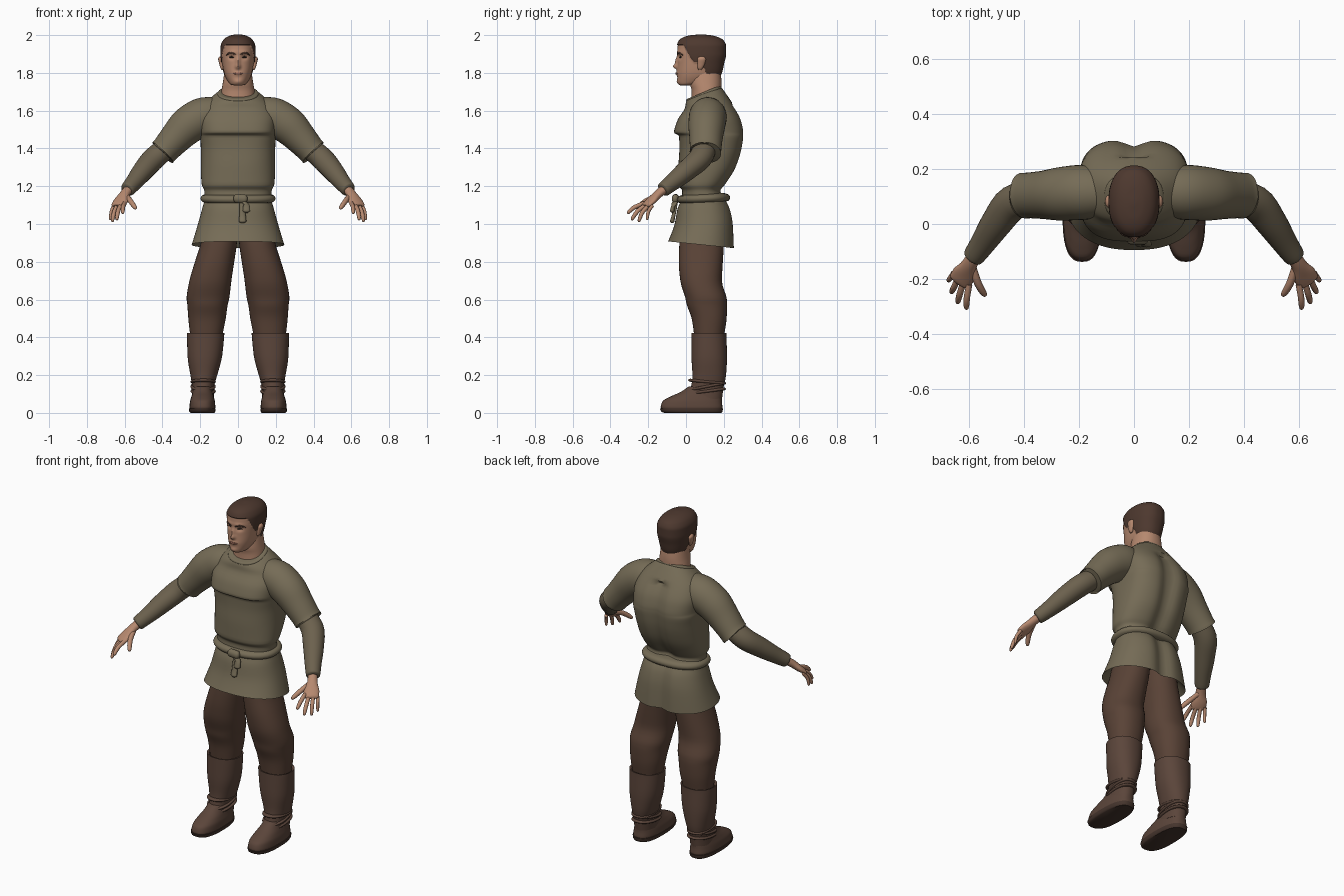
import bpy, bmesh, math
from mathutils import Vector
from mathutils.bvhtree import BVHTree

cube = bpy.data.objects.get("Cube")
if cube:
    bpy.data.objects.remove(cube, do_unlink=True)


def material(name, color):
    m = bpy.data.materials.new(name)
    m.use_nodes = True
    m.diffuse_color = (*color, 1)
    bsdf = next(n for n in m.node_tree.nodes if n.type == 'BSDF_PRINCIPLED')
    bsdf.inputs["Base Color"].default_value = (*color, 1)
    bsdf.inputs["Roughness"].default_value = 0.8
    return m


OLIVE = material("olive cloth", (.18, .15, .094))
SLEEVE = material("dark olive cloth", (.15, .12, .076))
TROUSER = material("brown cloth", (.1, .055, .037))
LEATHER = material("brown leather", (.105, .06, .043))
SOLE = material("dark leather", (.06, .035, .026))
SKIN = material("skin", (.47, .25, .16))
LIPS = material("lips", (.3, .13, .09))
HAIR = material("dark brown hair", (.075, .04, .028))
EYE = material("dark eyes", (.03, .02, .016))


def smooth_rows(rows, steps):
    """Monotone cubic interpolation of every column."""
    def slope(a, b):
        return 2 * a * b / (a + b) if a * b > 0 else 0
    diffs = [[q - p for p, q in zip(a, b)] for a, b in zip(rows, rows[1:])]
    tangents = [diffs[0]]
    tangents += [[slope(a, b) for a, b in zip(d, e)] for d, e in zip(diffs, diffs[1:])]
    tangents.append(diffs[-1])
    out = []
    for i, d in enumerate(diffs):
        for s in range(steps):
            t = s / steps
            h = t * t * (3 - 2 * t)
            g, k = t * (1 - t) ** 2, t * t * (t - 1)
            out.append([p + h * v + g * m + k * n for p, v, m, n
                        in zip(rows[i], d, tangents[i], tangents[i + 1])])
    return out + [list(rows[-1])]


def skin_rings(name, rings, mats, mirror=False, shape=None, rule=None):
    """Join rings of points into a closed, smooth-shaded surface."""
    bm = bmesh.new()
    loops = [[bm.verts.new(p) for p in ring] for ring in rings]
    for a, b in zip(loops, loops[1:]):
        for i in range(len(a)):
            bm.faces.new((a[i - 1], a[i], b[i], b[i - 1]))
    bm.faces.new(loops[0])
    bm.faces.new(loops[-1])
    if shape:
        for v in bm.verts:
            v.co += Vector(shape(v.co))
    bmesh.ops.recalc_face_normals(bm, faces=bm.faces)
    if rule:
        for f in bm.faces:
            f.material_index = rule(f.calc_center_median())
    mesh = bpy.data.meshes.new(name)
    bm.to_mesh(mesh)
    bm.free()
    for m in mats:
        mesh.materials.append(m)
    mesh.shade_smooth()
    mesh.set_sharp_from_angle(angle=math.radians(50))
    ob = bpy.data.objects.new(name, mesh)
    bpy.context.scene.collection.objects.link(ob)
    if mirror:
        ob.modifiers.new("mirror", 'MIRROR').use_mirror_merge = False
    return ob


def loft(name, rows, mats, mirror=False, sides=40, steps=4, **kw):
    """Rows are z, x0, x1, y0, y1, squareness, tilt (rise towards the back)."""
    rows = [tuple(r) + (2.2, 0)[len(r) - 5:] for r in rows]
    rings = []
    for z, x0, x1, y0, y1, n, tilt in smooth_rows(rows, steps):
        ring = []
        for i in range(sides):
            a = math.tau * i / sides
            c, s = [math.copysign(abs(f) ** (2 / n), f) for f in (math.cos(a), math.sin(a))]
            ring.append(((x0 + x1) / 2 + c * (x1 - x0) / 2,
                         (y0 + y1) / 2 + s * (y1 - y0) / 2, z + tilt * s))
        rings.append(ring)
    return skin_rings(name, rings, mats, mirror, **kw)


def centred(rows):
    return [(r[0], -r[1], *r[1:]) for r in rows]


def tube(name, path, mat, mirror=False, sides=20, steps=4):
    """Path rows are x, y, z, sideways radius, upright radius."""
    pts = smooth_rows(path, steps)
    rings = []
    for i, p in enumerate(pts):
        t = Vector(pts[min(i + 1, len(pts) - 1)][:3]) - Vector(pts[max(i - 1, 0)][:3])
        u = t.cross(Vector((0, 0, 1))).normalized()
        v = u.cross(t).normalized()
        angles = [math.tau * k / sides for k in range(sides)]
        rings.append([Vector(p[:3]) + u * p[3] * math.cos(a) + v * p[4] * math.sin(a)
                      for a in angles])
    return skin_rings(name, rings, [mat], mirror)


def band(name, z, box, r, tilt, mat, mirror=False):
    """Rounded strap around a body section."""
    x0, x1, y0, y1 = box
    rows = [(z + r * k, x0 - r * w, x1 + r * w, y0 - r * w, y1 + r * w, 2.3, tilt)
            for k, w in ((-1, -.6), (-.7, .4), (0, .8), (.7, .4), (1, -.6))]
    return loft(name, rows, [mat], mirror, steps=2)


# Tunic with bloused waist, chest fold, spine groove and round neckline
def spine(co):
    return (0, -.026 * math.exp(-(co.x / .045) ** 2) if co.y > .17 and co.z < 1.64 else 0, 0)


loft("tunic", centred([
    (.96, .17, -.03, .2, 2.2, 0), (.9, .235, -.085, .25, 2.3, -.015),
    (.89, .245, -.095, .26, 2.3, -.018), (1, .212, -.06, .255, 2.3, 0),
    (1.08, .19, -.045, .24, 2.3, 0), (1.13, .178, -.025, .215, 2.3, 0),
    (1.175, .178, -.02, .19, 2.3, 0), (1.21, .192, -.04, .215, 2.3, 0),
    (1.3, .197, -.04, .27, 2.4, 0), (1.4, .197, -.035, .3, 2.7, 0),
    (1.465, .2, -.037, .308, 3, 0), (1.487, .2, -.064, .308, 3, 0),
    (1.55, .205, -.045, .295, 2.8, 0), (1.62, .185, -.005, .255, 2.5, .005),
    (1.665, .145, .0, .215, 2.3, .02), (1.692, .106, .008, .185, 2.1, .032),
    (1.694, .096, .016, .175, 2, .032), (1.66, .088, .03, .165, 2, .03)]),
    [OLIVE], sides=72, shape=spine)
band("collar", 1.688, (-.1, .1, .01, .18), .011, .033, OLIVE)

# Rope belt, knot and hanging end
band("belt", 1.135, (-.18, .18, -.03, .215), .024, .005, OLIVE)
tube("belt_knot", [(-.02, -.05, 1.135, .006, .008), (-.01, -.055, 1.135, .02, .024),
                   (.035, -.055, 1.132, .02, .024), (.048, -.05, 1.13, .006, .008)], OLIVE)
for i, (x, z) in enumerate(((.024, 1.005), (.045, 1.06))):
    tube("belt_end_%d" % (i + 1), [(.02, -.052, 1.125, .012, .01), (x, -.066, z + .04, .017, .01),
                                   (x, -.073, z + .01, .02, .012), (x, -.075, z, .008, .005)], OLIVE)

# Short outer sleeves and long under sleeves
tube("outer_sleeves", [
    (.1, .115, 1.59, .085, .085), (.19, .115, 1.565, .1, .103), (.26, .11, 1.525, .098, .1),
    (.33, .106, 1.455, .088, .086), (.385, .104, 1.393, .083, .076),
    (.397, .103, 1.38, .084, .076), (.392, .103, 1.386, .066, .062)], OLIVE, True, 36)
tube("under_sleeves", [
    (.36, .105, 1.415, .06, .056), (.44, .078, 1.352, .064, .06), (.5, .005, 1.285, .057, .055),
    (.55, -.07, 1.222, .046, .045), (.585, -.12, 1.182, .038, .038),
    (.588, -.124, 1.179, .03, .03)], SLEEVE, True, 28)

# Hands
tube("palms", [
    (.575, -.108, 1.19, .026, .024), (.6, -.148, 1.158, .028, .022),
    (.62, -.185, 1.122, .043, .019), (.634, -.21, 1.1, .042, .014),
    (.638, -.216, 1.094, .03, .008)], SKIN, True)
fingers = {
    "thumbs": ((.59, -.15, 1.15), (.54, -.262, 1.08), .014),
    "index_fingers": ((.6, -.22, 1.11), (.61, -.31, 1.055), .0115),
    "middle_fingers": ((.62, -.21, 1.102), (.642, -.288, 1.02), .0115),
    "ring_fingers": ((.64, -.198, 1.098), (.665, -.25, 1.01), .011),
    "little_fingers": ((.657, -.178, 1.098), (.676, -.205, 1.02), .0095)}
for name, (base, tip, r) in fingers.items():
    a, b = Vector(base), Vector(tip)
    rows = [(*(a.lerp(b, f) + Vector((.004, -.008, .006)) * math.sin(math.pi * f)), r * w, r * w)
            for f, w in ((0, 1), (.5, 1), (.85, .85), (.96, .6), (1, .2))]
    tube(name, rows, SKIN, True, 12, 3)

# Trousers
loft("trouser_legs", [
    (1, 0, .18, -.02, .2), (.9, .006, .197, -.035, .2), (.8, .02, .228, -.038, .195),
    (.7, .035, .257, -.03, .19), (.61, .046, .272, -.004, .215), (.57, .055, .268, .005, .218),
    (.5, .065, .263, .03, .215), (.4, .085, .252, .045, .2)], [TROUSER], True)

# Boots: tall shafts with straps over shoes
loft("boot_shafts", [
    (.39, .09, .25, .05, .19), (.42, .084, .26, .04, .203), (.424, .072, .27, .029, .214),
    (.41, .073, .27, .029, .214), (.3, .084, .267, .029, .217), (.2, .11, .252, .034, .212),
    (.13, .128, .242, .025, .198), (.07, .128, .245, 0, .19)], [LEATHER], True)
loft("shoes", [
    (.015, .126, .25, -.125, .188, 2.6), (.03, .12, .257, -.134, .193, 2.6),
    (.06, .122, .254, -.125, .19, 2.5), (.085, .128, .247, -.085, .19, 2.4),
    (.11, .134, .24, -.03, .192, 2.3), (.14, .14, .235, .015, .19, 2.2)], [LEATHER], True)
loft("soles", [(0, .125, .252, -.115, .188, 2.6), (.008, .12, .258, -.132, .193, 2.6),
               (.024, .118, .26, -.138, .196, 2.6)], [SOLE], True, steps=2)
for i, (z, tilt) in enumerate(((.115, .012), (.14, .018), (.165, -.008))):
    band("ankle_strap_%d" % (i + 1), z, (.124, .245, .018, .205), .008, tilt, LEATHER, True)

# Neck
loft("neck", centred([(1.6, .095, .03, .17), (1.7, .088, .03, .186), (1.75, .08, .02, .188),
                      (1.83, .068, .03, .18)]), [SKIN])

# Head: features are soft bumps and hollows, hair is a raised region
BUMPS = ((0, 1.833, -.021, .013, .013), (0, 1.86, -.013, .011, .025), (.034, 1.884, .011, .018, .012),
         (0, 1.797, -.007, .024, .011), (0, 1.752, -.006, .022, .013), (.03, 1.908, -.005, .03, .01))
HAIRLINE = ((-.2, 1.95), (-.01, 1.945), (.025, 1.88), (.045, 1.855), (.075, 1.855),
            (.11, 1.8), (.16, 1.77), (.3, 1.762))


def in_hair(co):
    for (y0, z0), (y1, z1) in zip(HAIRLINE, HAIRLINE[1:]):
        if y0 <= co.y < y1:
            return int(co.z > z0 + (z1 - z0) * (co.y - y0) / (y1 - y0))
    return 0


def features(co):
    if in_hair(co):
        out = Vector((co.x, co.y - .08, (co.z - 1.9) * .3)).normalized()
        return out * .005
    dy = 0
    if co.y < .03:
        for x, z, depth, sx, sz in BUMPS:
            dy += depth * math.exp(-((abs(co.x) - x) / sx) ** 2 - ((co.z - z) / sz) ** 2)
    return (0, dy, 0)


head = loft("head", centred([
    (1.733, .02, -.028, .03), (1.74, .04, -.038, .07), (1.765, .06, -.045, .16, 2.3),
    (1.8, .074, -.046, .185, 2.3), (1.85, .083, -.044, .197, 2.3), (1.9, .088, -.045, .208, 2.3),
    (1.94, .087, -.044, .208, 2.3), (1.97, .075, -.033, .195, 2.2), (1.988, .054, -.008, .165),
    (1.997, .028, .03, .125), (1.999, .006, .07, .085)]),
    [SKIN, HAIR], sides=120, steps=7, shape=features, rule=in_hair)
loft("ears", [(1.815, .078, .086, .068, .082), (1.825, .076, .093, .062, .088),
              (1.85, .077, .1, .06, .1), (1.872, .078, .105, .06, .105),
              (1.884, .08, .1, .068, .098), (1.888, .084, .094, .075, .09)], [SKIN], True, 20)

# Thin brows, eyes and mouth that follow the face
face = BVHTree.FromPolygons([v.co for v in head.data.vertices],
                            [p.vertices for p in head.data.polygons])


def face_strip(name, points, height, mat, mirror):
    rows = []
    for i, (x, z) in enumerate(points):
        y = face.ray_cast(Vector((x, -1, z)), Vector((0, 1, 0)))[0].y
        w = math.sin(math.pi * (i + .3) / (len(points) - .4))
        rows.append((x, y, z, .0035, height * w))
    tube(name, rows, mat, mirror, 12, 2)


face_strip("eyebrows", [(.012, 1.898), (.025, 1.903), (.04, 1.906), (.054, 1.9), (.062, 1.893)],
           .0055, HAIR, True)
face_strip("eyes", [(.022, 1.882), (.028, 1.883), (.034, 1.884), (.041, 1.883), (.048, 1.882)],
           .005, EYE, True)
face_strip("mouth", [(-.027, 1.795), (-.014, 1.797), (0, 1.797), (.014, 1.797), (.027, 1.795)],
           .006, LIPS, False)
